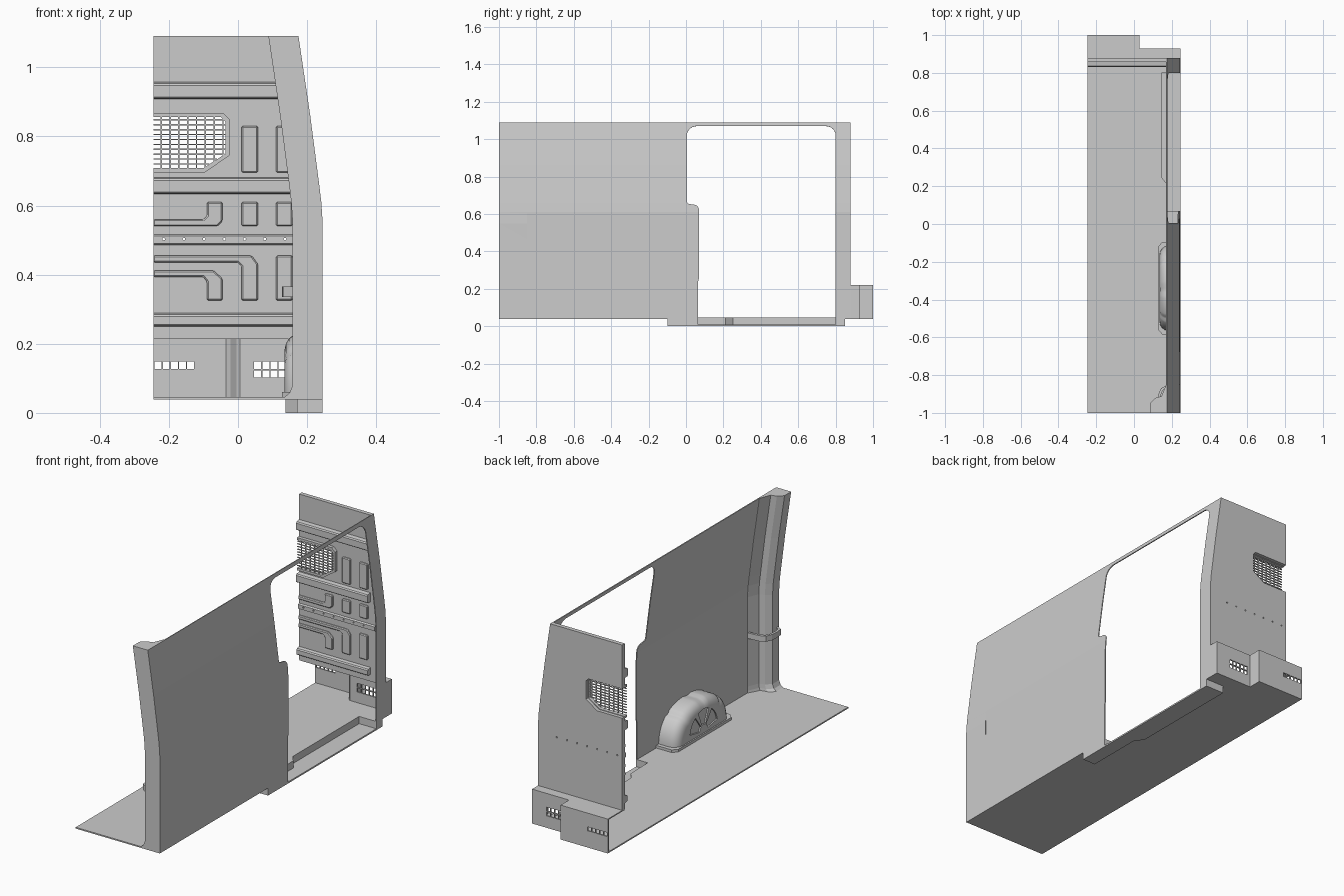
import bpy, bmesh, math
from mathutils import Vector

if "Cube" in bpy.data.objects:
    bpy.data.objects.remove(bpy.data.objects["Cube"])

PROFILE = [(0, .245), (.55, .245), (.61, .241), (.66, .235), (.86, .209), (1.09, .175)]


def wall_x(z):
    for (z0, x0), (z1, x1) in zip(PROFILE, PROFILE[1:]):
        if z <= z1 + 1e-6:
            return x0 + (x1 - x0) * (z - z0) / (z1 - z0)
    return PROFILE[-1][1]


def finish(name, bm):
    bmesh.ops.recalc_face_normals(bm, faces=bm.faces)
    me = bpy.data.meshes.new(name)
    bm.to_mesh(me)
    bm.free()
    ob = bpy.data.objects.new(name, me)
    bpy.context.collection.objects.link(ob)
    return ob


def place(axis, p, d):
    return {'x': (d, p[0], p[1]), 'y': (p[0], d, p[1]), 'z': (p[0], p[1], d)}[axis]


def loft_into(bm, rings):
    rows = [[bm.verts.new(p) for p in r] for r in rings]
    n = len(rows[0])
    for a, b in zip(rows, rows[1:]):
        for i in range(n):
            j = (i + 1) % n
            bm.faces.new((a[i], a[j], b[j], b[i]))
    bm.faces.new(rows[0][::-1])
    bm.faces.new(rows[-1])


def loft(name, rings):
    bm = bmesh.new()
    loft_into(bm, rings)
    return finish(name, bm)


def prisms(name, shapes, axis, a, b):
    bm = bmesh.new()
    for pts in shapes:
        loft_into(bm, [[place(axis, p, d) for p in pts] for d in (a, b)])
    return finish(name, bm)


def rect(u0, u1, v0, v1):
    return [(u0, v0), (u1, v0), (u1, v1), (u0, v1)]


def arc(cx, cy, r, a0, a1, n=6):
    return [(cx + r * math.cos(math.radians(a0 + (a1 - a0) * i / n)),
             cy + r * math.sin(math.radians(a0 + (a1 - a0) * i / n))) for i in range(n + 1)]


def apply_mod(ob, mod):
    bpy.context.view_layer.objects.active = ob
    bpy.ops.object.modifier_apply(modifier=mod.name)


def cut(ob, cutter):
    m = ob.modifiers.new("cut", 'BOOLEAN')
    m.operation, m.solver, m.object = 'DIFFERENCE', 'EXACT', cutter
    apply_mod(ob, m)
    bpy.data.objects.remove(cutter)


def bevel(ob, width, segments=1):
    m = ob.modifiers.new("bevel", 'BEVEL')
    m.width, m.segments, m.limit_method = width, segments, 'ANGLE'
    apply_mod(ob, m)


def smooth(ob, angle=35):
    bpy.ops.object.select_all(action='DESELECT')
    ob.select_set(True)
    bpy.context.view_layer.objects.active = ob
    bpy.ops.object.shade_smooth_by_angle(angle=math.radians(angle))


# side wall with sliding door opening, bent to the body profile
outline = [(-1, .04), (-.1, .04), (-.1, 0), (.065, 0), (.065, .24), (.07, .26)]
outline += arc(.04, .62, .03, 0, 90) + [(.02, .653)] + arc(.02, .668, .015, 270, 180, 3)
outline += arc(.055, 1.02, .05, 180, 90) + arc(.75, 1.02, .05, 90, 0)
outline += [(.8, 0), (.85, 0), (.85, .04), (.88, .04), (.88, 1.09), (-1, 1.09)]
bm = bmesh.new()
bm.faces.new([bm.verts.new((0, y, z)) for y, z in outline])
for z, _ in PROFILE[1:-1]:
    bmesh.ops.bisect_plane(bm, geom=bm.verts[:] + bm.edges[:] + bm.faces[:],
                           plane_co=(0, 0, z), plane_no=(0, 0, 1))
for v in bm.verts:
    v.co.x = wall_x(v.co.z)
bmesh.ops.recalc_face_normals(bm, faces=bm.faces)
if sum(f.normal.x for f in bm.faces) < 0:
    bmesh.ops.reverse_faces(bm, faces=bm.faces)
wall = finish("side_wall", bm)
m = wall.modifiers.new("thickness", 'SOLIDIFY')
m.thickness, m.offset = .005, -1
apply_mod(wall, m)

# rear pillar with flared foot
rings = []
for z, k in [(.04, 1.45), (.047, 1.25), (.058, 1.1), (.08, 1), (.55, 1), (.61, 1), (.66, 1), (.86, 1), (1.09, 1)]:
    plan = [(0, -1), (-.087 * k, -1), (-.087 * k, -.945), (-.06 * k, -.92),
            (-.03 * k, -.912), (-.007, -.855), (0, -.85)]
    rings.append([(wall_x(z) + dx, y, z) for dx, y in plan])
loft("rear_pillar", rings)

# curved strap around the rear pillar
path = [(.235, -.85), (.17, -.856), (.143, -.87), (.13, -.9), (.127, -.94), (.13, -.975), (.16, -.995)]
inner = [(.235, -.862), (.175, -.868), (.153, -.88), (.142, -.904), (.139, -.94), (.142, -.968), (.16, -.982)]
prisms("pillar_strap", [path + inner[::-1]], 'z', .335, .365)

# floor, with the step well left open
well = [(.245, .065), (.178, .065), (.175, .21), (.145, .25), (.145, .8), (.245, .8)]
prisms("floor", [[(-.245, -1), (.245, -1)] + well +
                 [(.245, .93), (.03, .93), (.03, 1), (-.245, 1)]], 'z', .039, .046)

# door step well
skirt = [(.245, .85), (.137, .85), (.137, .245), (.17, .2), (.17, -.1), (.245, -.1)]
prisms("step_well_wall", [skirt[::-1] + well[::-1]], 'z', 0, .04)
prisms("step_well_tread", [[(.245, .06), (.172, .06), (.17, .205), (.14, .247), (.14, .805), (.245, .805)]],
       'z', 0, .008)

# wheel arch: rounded hood with embossed wedges and base flange
levels = [(.243, 0), (.18, 0), (.162, .005), (.148, .016), (.139, .03), (.135, .048)]
rings = []
for x, inset in levels:
    ring = []
    for i in range(49):
        t = math.pi * i / 48
        dent = .006 if i in (13, 14, 24, 25, 35, 36) else 0
        a, b = .225 - inset - dent, .187 - inset - dent
        c, s = math.cos(t), math.sin(t)
        ring.append((x, -.34 + a * math.copysign(abs(c) ** .85, c), .045 + b * max(s, 0) ** .85))
    rings.append(ring)
hood = loft("wheel_arch", rings)
wedges = [arc(-.34, .07, .035, a, a + 44, 3) + arc(-.34, .07, .115, a + 44, a, 6) for a in (10, 68, 126)]
cut(hood, prisms("cutter", wedges, 'x', .12, .142))
smooth(hood)
prisms("wheel_arch_flange", [[(.243, -.585), (.15, -.585), (.128, -.56), (.128, -.12), (.15, -.095), (.243, -.095)]],
       'z', .045, .06)

# bulkhead panel
edge = [(wall_x(z) - .003, z) for z in (.22, .55, .61, .66, .86, 1.09)]
bulkhead = prisms("bulkhead", [[(-.245, .22)] + edge + [(-.245, 1.09)]], 'y', .858, .88)


def window(g, left):
    return [(left, .708 - g), (-.1 + g * .4, .708 - g), (-.036 + g, .75 - g * .4),
            (-.036 + g, .842 + g * .6), (-.05 + g * .6, .856 + g), (left, .856 + g)]


cut(bulkhead, prisms("cutter", [window(.003, -.3)], 'y', .8, .9))
cut(bulkhead, prisms("cutter", [arc(x, .503, .004, 0, 315, 7) for x in
                                [-.215 + .0585 * i for i in range(7)]], 'y', .8, .9))

# grille surround and mesh bars
frame = prisms("grille_frame", [window(.012, -.245)], 'y', .84, .862)
cut(frame, prisms("cutter", [window(0, -.3)], 'y', .8, .9))


def right_limit(z):
    return -.034 if z > .75 else -.1 + (z - .708) * 1.52


bars = [rect(-.245, right_limit(z), z - .0018, z + .0018) for z in [.72 + .0142 * i for i in range(10)]]
prisms("grille_rows", bars, 'y', .842, .848)
cols = []
for i in range(8):
    x = -.222 + .0255 * i
    cols.append(rect(x - .002, x + .002, .705 if x < -.1 else .705 + (x + .1) * .65, .858))
prisms("grille_columns", cols, 'y', .8425, .8475)

# horizontal rails across the bulkhead
for i, (z0, z1, y) in enumerate([(.908, .957, .832), (.633, .682, .832), (.25, .289, .836)]):
    prisms("bulkhead_rail_%d" % (i + 1),
           [[(.86, z0), (y + .004, z0 + .002), (y, z0 + .006), (y, z1 - .01), (y + .005, z1 - .004), (.86, z1)]],
           'x', -.245, .17)
rail = prisms("drilled_rail", [[(.86, .485), (.85, .49), (.85, .512), (.86, .518)]], 'x', -.245, .2)
cut(rail, prisms("cutter", [arc(x, .503, .004, 0, 315, 7) for x in
                            [-.215 + .0585 * i for i in range(7)]], 'y', .8, .9))

# pressed panels and bent stiffeners
panels = [rect(x, x + .048, z0, z1) for x in (.01, .11) for z0, z1 in ((.695, .83), (.54, .61))]
panels.append(rect(.11, .158, .325, .455))
panels.append([(-.245, .54), (-.06, .54), (-.045, .555), (-.045, .61), (-.09, .61), (-.09, .57), (-.1, .56), (-.245, .56)])
panels.append([(-.245, .455), (.04, .455), (.058, .43), (.058, .325), (.01, .325), (.01, .425), (0, .435), (-.245, .435)])
panels.append([(-.245, .412), (-.07, .412), (-.045, .388), (-.045, .325), (-.09, .325), (-.09, .38), (-.1, .393), (-.245, .393)])
bevel(prisms("pressed_panels", panels, 'y', .848, .864), .004)

# footwell box below the bulkhead, with vents
foot = prisms("footwell_wall", [[(-.245, 1), (.03, 1), (.03, .93), (.245, .93), (.245, .88), (.24, .88), (.24, .922),
                                 (.006, .922), (-.004, .93), (-.022, .982), (-.034, .992), (-.245, .992)]],
              'z', .04, .22)
slots = [rect(x, x + .02, .127, .148) for x in [-.241 + .0235 * i for i in range(5)]]
slots += [rect(x, x + .02, z, z + .021) for x in [.047 + .0235 * i for i in range(5)] for z in (.102, .127)]
cut(foot, prisms("cutter", slots, 'y', .9, 1.1))
prisms("footwell_top", [[(-.245, .86), (.245, .86), (.245, .93), (.03, .93), (.03, 1), (-.245, 1)]], 'z', .214, .22)
